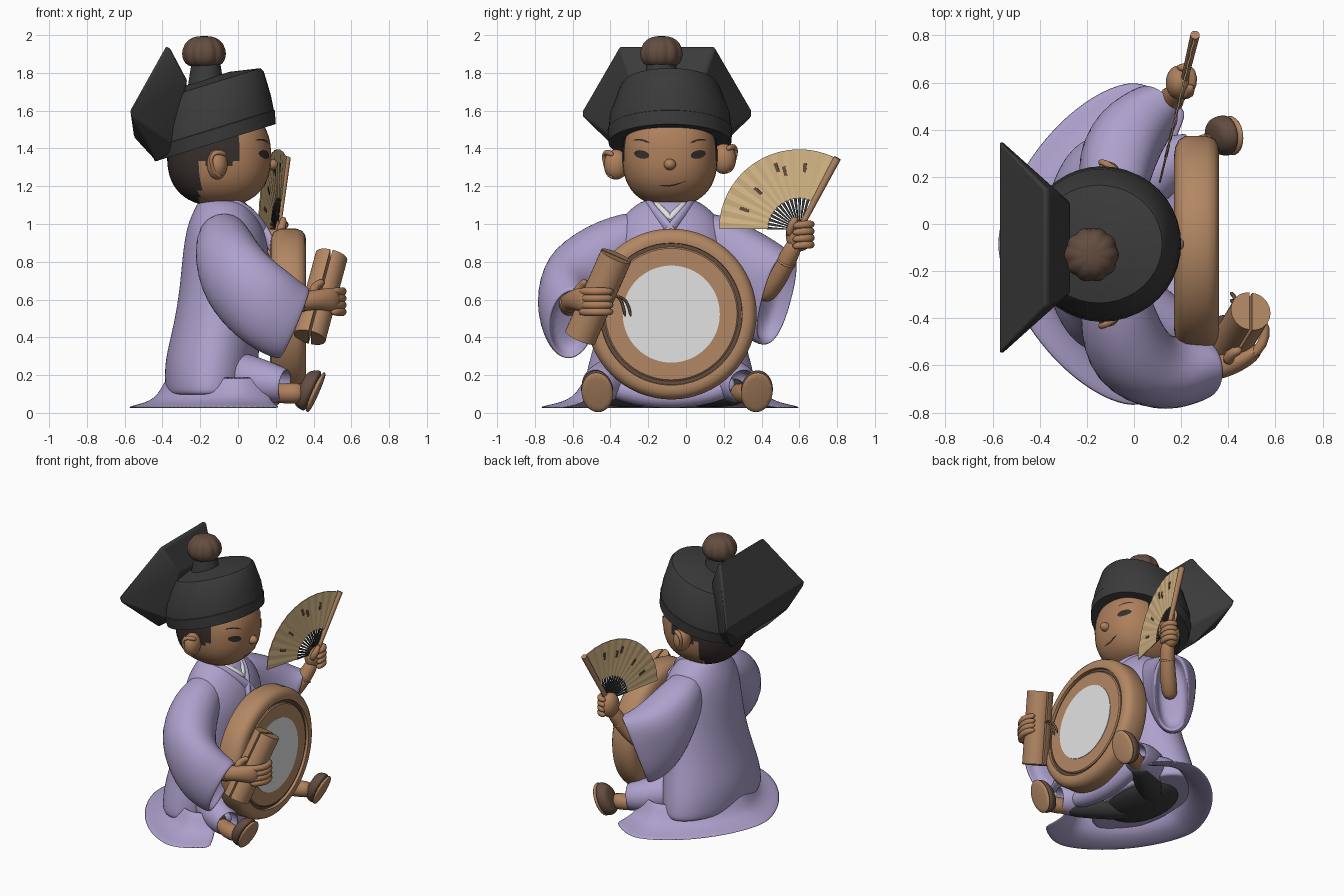
import bpy, bmesh, math
from mathutils import Vector, Matrix

cube = bpy.data.objects.get("Cube")
if cube:
    bpy.data.objects.remove(cube)

X, Z = Vector((1, 0, 0)), Vector((0, 0, 1))
MID = -0.085   # centre line of the seated figure


def material(name, *srgb):
    lin = [((c + 0.055) / 1.055) ** 2.4 for c in srgb] + [1]
    m = bpy.data.materials.new(name)
    m.use_nodes = True
    m.diffuse_color = lin
    m.node_tree.nodes["Principled BSDF"].inputs["Base Color"].default_value = lin
    return m


lavender = material("lavender cloth", .68, .63, .8)
skin = material("skin", .68, .5, .36)
wood = material("tan wood", .7, .53, .39)
black = material("black cloth", .23, .23, .23)
hair = material("dark hair", .21, .18, .17)
brown = material("dark brown", .39, .3, .25)
paper = material("fan paper", .84, .72, .53)
white = material("white", .89, .89, .89)


def finish(name, bm, mats, smooth=180, sub=0, solid=0):
    bmesh.ops.recalc_face_normals(bm, faces=bm.faces)
    me = bpy.data.meshes.new(name)
    bm.to_mesh(me)
    bm.free()
    ob = bpy.data.objects.new(name, me)
    bpy.context.collection.objects.link(ob)
    for m in mats if isinstance(mats, list) else [mats]:
        me.materials.append(m)
    if smooth:
        bpy.ops.object.select_all(action='DESELECT')
        ob.select_set(True)
        bpy.context.view_layer.objects.active = ob
        bpy.ops.object.shade_smooth_by_angle(angle=math.radians(smooth))
    if solid:
        mod = ob.modifiers.new("thickness", 'SOLIDIFY')
        mod.thickness, mod.offset = solid, 0
    if sub:
        ob.modifiers.new("soften", 'SUBSURF').levels = sub
        ob.modifiers["soften"].render_levels = sub
    return ob


def rounded(a, p, k=1):
    """Radius of a superellipse at an angle."""
    return (abs(math.cos(a)) ** p + abs(k * math.sin(a)) ** p) ** (-1 / p)


def tube(name, pts, mat, axis=None, ref=Z, hollow=False, sub=2, seg=16, smooth=180, wave=lambda a: 1):
    """Loft of oval rings; each point is x, y, z, half width, half height."""
    c = [Vector(p[:3]) for p in pts]
    rings = []
    for i, p in enumerate(pts):
        t = axis or c[min(i + 1, len(c) - 1)] - c[max(i - 1, 0)]
        side = t.cross(ref).normalized()
        up = side.cross(t).normalized()
        rings.append((c[i], side * p[3], up * p[-1]))
    if hollow:
        (p, s, u), (q, _, _) = rings[-1], rings[-2]
        rings += [(p, s * .86, u * .9), (p.lerp(q, .5), s * .8, u * .84), (q, s * .6, u * .6)]
    bm = bmesh.new()
    turns = [math.tau * k / seg for k in range(seg)]
    loops = [[bm.verts.new(p + (s * math.cos(a) + u * math.sin(a)) * wave(a)) for a in turns] for p, s, u in rings]
    for a, b in zip(loops, loops[1:]):
        for k in range(seg):
            bm.faces.new((a[k - 1], a[k], b[k], b[k - 1]))
    bm.faces.new(loops[0])
    bm.faces.new(loops[-1])
    return finish(name, bm, mat, smooth, sub)


def ball(name, centre, radii, mats, power=2, rule=None):
    bm = bmesh.new()
    bmesh.ops.create_uvsphere(bm, u_segments=48, v_segments=32, radius=1)
    for v in bm.verts:
        v.co /= sum(abs(q) ** power for q in v.co) ** (1 / power)
    bmesh.ops.transform(bm, matrix=Matrix.Translation(centre) @ Matrix.Diagonal((*radii, 1)), verts=bm.verts)
    if rule:
        for f in bm.faces:
            f.material_index = int(rule(f.calc_center_median()))
    return finish(name, bm, mats)


# Robe body
tube("robe", [(-.15, MID, .1, .4, .19), (-.15, MID, .09, .46, .23), (-.15, MID, .15, .46, .24),
              (-.14, MID, .28, .43, .25), (-.11, MID, .45, .38, .235), (-.08, MID, .65, .34, .23),
              (-.06, MID, .85, .32, .235), (-.07, MID, 1, .29, .2), (-.08, MID, 1.09, .2, .145),
              (-.09, MID, 1.14, .12, .11)], lavender, axis=Z, ref=X, seg=24)
tube("neck", [(-.09, MID, 1, .09), (-.09, MID, 1.2, .09)], skin, ref=X, sub=1)

# Hem: thin skirt spread on the ground, open at the front
bm = bmesh.new()
cols = []
for i in range(41):
    a = math.radians(68 + 224 * i / 40)
    cx, cy = math.cos(a), math.sin(a)
    reach = rounded(a - math.pi / 2, 1.6, .69 / (.5 if cx > 0 else .58)) * .69
    cols.append([bm.verts.new((reach * f * cx, MID + reach * f * cy, z))
                 for f, z in ((1, .028), (.9, .04), (.8, .06), (.72, .095), (.64, .19))])
for p, q in zip(cols, cols[1:]):
    for k in range(4):
        bm.faces.new((p[k], p[k + 1], q[k + 1], q[k]))
finish("robe_hem", bm, lavender, solid=.012, sub=1)
ball("trouser_seat", (-.14, MID, .12), (.2, .3, .09), black)
tube("lap_fold", [(.17, MID + d, z, .06) for d, z in
                  ((-.36, .16), (-.2, .1), (0, .075), (.2, .1), (.36, .16))], lavender)

for s, label in ((-1, "right"), (1, "left")):
    def at(x, dy, z, *r):
        return (x, MID + s * dy, z, *r)
    tube(label + "_lap", [at(-.14, .1, .22, .14), at(.03, .26, .19, .13), at(.15, .35, .16, .115),
                          at(.25, .39, .145, .09)], lavender, hollow=True)
    tube(label + "_trouser", [at(-.2, .08, .13, .1), at(0, .22, .12, .095), at(.15, .34, .11, .075),
                              at(.2, .37, .11, .06)], black)
    tube(label + "_ankle", [at(.12, .33, .11, .05), at(.26, .4, .1, .055), at(.36, .43, .11, .06)], skin, sub=1)
    foot = Vector((.9, s * .1, -.4))
    fy = .385 if s < 0 else .46
    shoe = [at(x, fy, z, *r) for x, z, *r in ((.325, .135, .05, .08), (.345, .13, .08, .105),
                                              (.385, .12, .09, .12), (.405, .11, .085, .115))]
    tube(label + "_shoe", shoe, brown, axis=foot)
    tube(label + "_sole", [at(.395, fy, .115, .085, .115), at(.415, fy, .108, .088, .12),
                           at(.424, fy, .105, .08, .11)], wood, axis=foot, sub=1)
    tube(label + "_collar", [at(-.2, .02, 1.13, .02, .03), at(-.13, .11, 1.14, .02, .03),
                             at(-.01, .12, 1.11, .02, .03), at(.09, .06, 1.04, .02, .03),
                             at(.15, -.02, .95, .02, .03), at(.19, -.05, .85, .02, .03)], lavender)
    tube(label + "_inner_collar", [at(-.02, .09, 1.12, .015), at(.06, .05, 1.08, .02),
                                   at(.105, -.01, 1.02, .02)], white)
    ear = 1.33 + s * .015
    ball(label + "_ear", (-.11, MID + s * .285, ear), (.055, .065, .08), skin)
    tube(label + "_ear_fold", [at(x, dy, ear + dz, .016) for x, dy, dz in
                               ((-.08, .3, -.07), (-.13, .335, -.04), (-.15, .35, .03),
                                (-.12, .345, .075), (-.06, .3, .05))], skin)

# Sleeves
tube("right_sleeve", [(-.08, -.15, 1, .1), (-.08, -.38, .89, .17, .17), (-.02, -.57, .71, .2, .23),
                      (.12, -.64, .58, .17, .23), (.23, -.62, .5, .15, .22), (.3, -.61, .47, .13, .21)],
     lavender, hollow=True)
tube("left_sleeve", [(-.08, 0, 1, .1), (-.09, .2, .89, .16, .16), (-.05, .34, .74, .17, .23),
                     (.02, .42, .63, .14, .27), (.08, .48, .6, .12, .27)],
     lavender, hollow=True, wave=lambda a: rounded(a, 2.6))

# Head: hair colour at the back and sideburns
HEAD, SIZE, POW = Vector((-.1, MID, 1.36)), (.275, .252, .265), 2.4
ball("head", HEAD, SIZE, [skin, hair], POW, lambda c: c.x < -.2 or (c.x < .01 and c.z > 1.32))
ball("nose", (.175, MID, 1.315), (.038, .032, .03), skin)


def decal(name, y, z, w, h, tilt=0, bend=0):
    """Thin painted plate following the face."""
    bm = bmesh.new()
    bmesh.ops.create_circle(bm, cap_ends=True, cap_tris=True, segments=20, radius=1)
    for v in bm.verts:
        u = v.co.x
        yy, zz = y + u * w, z + v.co.y * h + tilt * u + bend * u * u
        rest = 1 - abs((yy - HEAD.y) / SIZE[1]) ** POW - abs((zz - HEAD.z) / SIZE[2]) ** POW
        v.co = (HEAD.x + SIZE[0] * rest ** (1 / POW) + .005, yy, zz)
    finish(name, bm, hair)


for s, label in ((-1, "right"), (1, "left")):
    decal(label + "_eye", MID + s * .15, 1.368, .04, .022, s * .006)
    decal(label + "_brow", MID + s * .15, 1.445, .045, .005, s * .008, -.01)
decal("mouth", -.07, 1.205, .07, .004, .012, .012)

# Hat: tilted crown, folded back panel and ribbed knob
lean = Vector((-.31, 0, 1))
tube("hat_crown", [(-.12, MID, 1.43, .325, .335), (-.135, MID, 1.5, .33, .345), (-.135, MID, 1.503, .325, .34),
                   (-.14, MID, 1.58, .318, .33), (-.145, MID, 1.72, .265, .295),
                   (-.148, MID, 1.742, .25, .28), (-.16, MID, 1.77, .12, .12)],
     black, axis=lean, ref=X, sub=0, seg=40, smooth=35)
bm = bmesh.new()
for x, z, half in ((-.38, 1.94, .25), (-.36, 1.93, .25), (-.57, 1.6, .45), (-.56, 1.57, .45), (-.55, 1.46, .28),
                   (-.43, 1.33, .2), (-.27, 1.76, .19), (-.33, 1.4, .2)):
    for s in (-1, 1):
        bm.verts.new((x, MID - .015 + s * half, z))
hull = bmesh.ops.convex_hull(bm, input=bm.verts)
bmesh.ops.delete(bm, geom=hull["geom_interior"], context='VERTS')
panel = finish("hat_back_panel", bm, black, 30)
bev = panel.modifiers.new("edges", 'BEVEL')
bev.width, bev.segments = .01, 2
tube("knob_neck", [(-.17, -.13, 1.7, .1), (-.17, -.13, 1.86, .075)], black, ref=X, sub=0, seg=32, smooth=40)
tube("knob", [(-.18, -.13, 1.83, .06), (-.18, -.13, 1.845, .1), (-.18, -.13, 1.9, .12),
              (-.18, -.13, 1.96, .1), (-.18, -.13, 1.99, .06), (-.18, -.13, 1.995, .015)],
     brown, axis=Z, ref=X, sub=1, seg=60, wave=lambda a: .96 + .07 * abs(math.sin(5 * a)))


# Drum: stacked turned parts along the facing axis
def turned(name, profile, mat):
    tube(name, [(x, -.078, .523, r) for x, r in profile], mat, axis=X, sub=0, seg=64, smooth=40)


turned("drum_body", ((.17, .37), (.175, .405), (.19, .435), (.22, .452), (.31, .452), (.34, .44),
                     (.355, .42), (.36, .395), (.358, .376), (.335, .374)), wood)
turned("drum_groove", ((.33, .373), (.34, .373)), brown)
turned("drum_inner_ring", ((.33, .355), (.348, .355), (.354, .348), (.354, .26)), wood)
turned("drum_skin", ((.34, .257), (.358, .257)), white)

# Right arm holding a split wooden clapper
tube("right_forearm", [(.15, -.62, .55, .055), (.3, -.62, .58, .055), (.4, -.6, .6, .05), (.49, -.56, .6, .04, .065),
                       (.53, -.52, .6, .03, .065)], skin)
tube("right_bracelet", [(.325, -.617, .583, .06), (.35, -.613, .588, .06)], wood, sub=1)
for i in range(4):
    z = .535 + .036 * i
    tube("right_finger", [(.49, -.57, z, .022), (.55, -.51, z, .024), (.562, -.44, z, .023),
                          (.525, -.38, z, .018)], skin, sub=1, seg=10)
tube("right_thumb", [(.4, -.59, .63, .03), (.4, -.55, .67, .025), (.46, -.53, .7, .02)], skin, sub=1)
low, high = Vector((.38, -.56, .4)), Vector((.495, -.37, .83))
axis = high - low
across = axis.cross(X).normalized()
gap = across.cross(axis).normalized()
for s in (-1, 1):
    bm = bmesh.new()
    arc = [math.pi * (k / 16 - .5) for k in range(17)]
    a, b = [[bm.verts.new(base + gap * s * (.006 + .08 * math.cos(t)) + across * .086 * math.sin(t))
             for t in arc] for base in (low, high)]
    for k in range(17):
        bm.faces.new((a[k - 1], a[k], b[k], b[k - 1]))
    bm.faces.new(a)
    bm.faces.new(b)
    finish("clapper_half", bm, wood, 40)
for dy in (0, .03):
    tube("clapper_cord", [(.45, -.38, .62, .008), (.43, -.34 + dy, .61, .009),
                          (.41, -.32 + dy, .5, .012)], brown, sub=1, seg=8)

# Left arm raised with a fist
tube("left_forearm", [(.02, .4, .6, .055), (.11, .48, .7, .055), (.17, .54, .82, .05), (.2, .59, .92, .045)], skin)
tube("left_bracelet", [(.155, .525, .79, .06), (.165, .535, .81, .06)], wood, sub=1)
ball("left_fist", (.19, .6, .94), (.055, .072, .085), skin)
for i in range(4):
    z = .89 + .036 * i
    tube("left_finger", [(.18, .665, z, .018), (.235, .665, z, .022), (.255, .62, z, .022),
                         (.24, .56, z - .01, .018)], skin, sub=1, seg=10)
tube("left_thumb", [(.2, .55, .93, .025), (.24, .55, .99, .024), (.24, .59, 1.04, .018)], skin, sub=1)


# Folding fan
def on_fan(r, deg, off=0):
    a = math.radians(deg)
    y = .6 + r * math.cos(a)
    return Vector((.11 + (y - .18) * .24 + off, y, .97 + r * math.sin(a)))


def fan_part(name, r0, r1, a0, a1, n, mat, off=0, pleat=0, solid=.006):
    bm = bmesh.new()
    cols = []
    for i in range(n + 1):
        a, o = a0 + (a1 - a0) * i / n, off + (pleat if i % 2 else -pleat)
        cols.append([bm.verts.new(on_fan(r, a, o)) for r in (r0, r1)])
    for p, q in zip(cols, cols[1:]):
        bm.faces.new((p[0], p[1], q[1], q[0]))
    finish(name, bm, mat, 0, 0, solid)


fan_part("fan_leaf", .165, .425, 62, 179, 26, paper, pleat=.0015)
for i in range(15):
    fan_part("fan_slat", .02, .17, 63 + 8 * i, 68 + 8 * i, 1, black)
for deg, r in ((85, .33), (104, .32), (110, .35), (137, .3), (160, .31)):
    for off in (.005, -.005):
        fan_part("fan_motif", r - .025, r + .025, deg - 1.5, deg + 1.5, 1, brown, off=off, solid=.003)
tube("fan_guard", [(*on_fan(0, 62), .015), (*on_fan(.43, 62), .02)], wood, sub=0, smooth=40)
